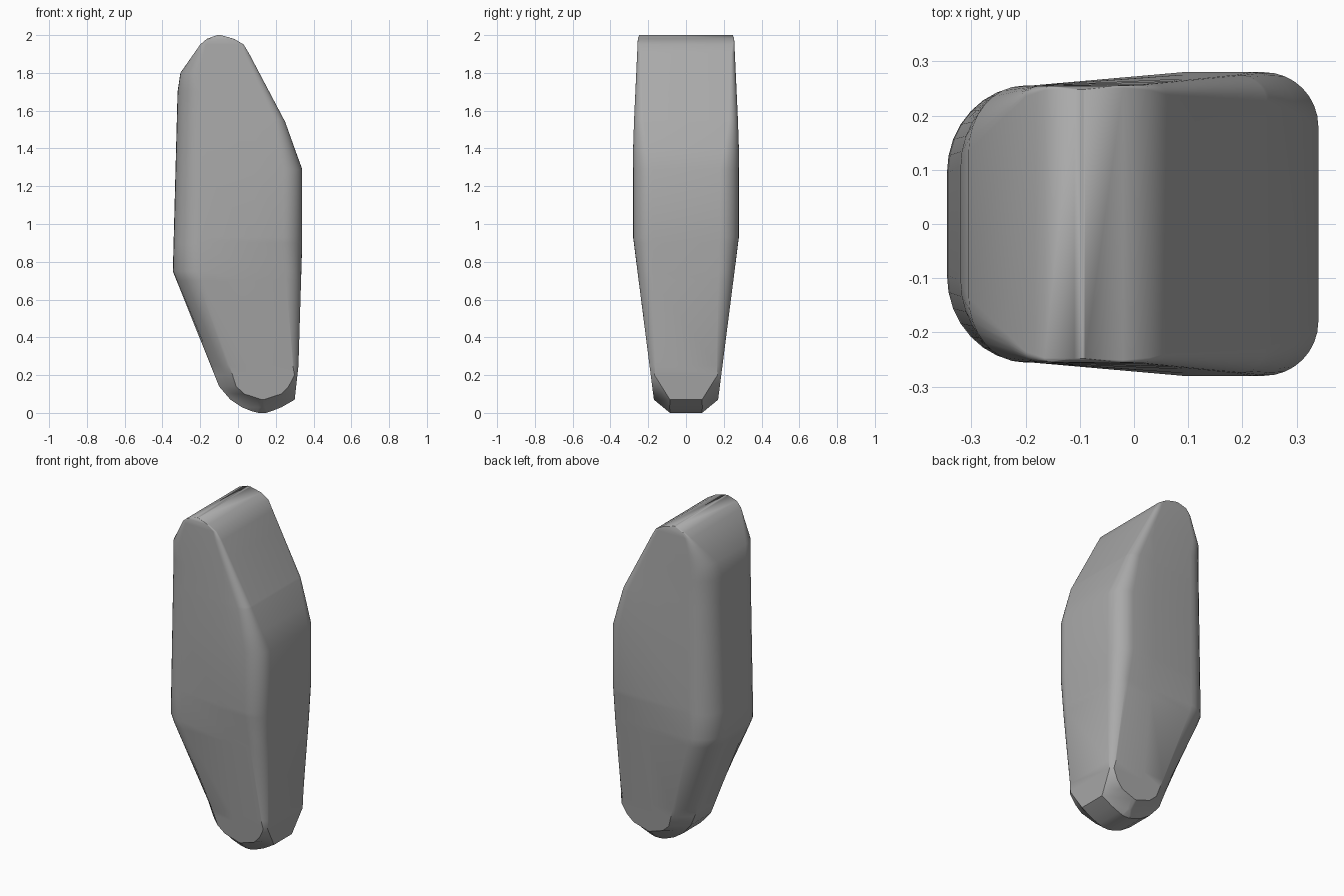
import bpy, bmesh, math

cube = bpy.data.objects.get("Cube")
if cube:
    bpy.data.objects.remove(cube, do_unlink=True)

# Outline and depth, each as (height, value) keys
LEFT_EDGE = [(0, .11), (.01, .07), (.03, .02), (.07, -.04), (.14, -.10), (.7, -.325),
             (.75, -.345), (1.7, -.32), (1.8, -.305), (1.95, -.2), (1.98, -.165), (2, -.11)]
RIGHT_EDGE = [(0, .15), (.01, .18), (.03, .23), (.07, .3), (.25, .32), (.9, .34),
              (1.29, .34), (1.4, .3), (1.54, .25), (1.9, .06), (1.95, .03), (1.98, -.02), (2, -.09)]
DEPTH = [(0, .085), (.07, .17), (.93, .28), (1.4, .28), (1.55, .275), (1.98, .255), (2, .248)]
LEFT_LIMIT = .255  # the thinner side never gets deeper than this
RIDGE_X = .09

# Corner sizes, as (height, along x, along y)
LEFT_CORNER = [(0, 0, 0), (.03, .11, .035), (.07, .17, .085), (.1, .1, .085), (.14, .09, .085),
               (.7, .14, .16), (.75, .15, .16), (1.7, .13, .15), (1.8, .1, .12), (1.95, .03, .02), (2, 0, 0)]
RIGHT_CORNER = [(0, 0, 0), (.03, .1, .035), (.07, .17, .085), (.1, .075, .07), (.14, .04, .05),
                (.2, .015, .02), (.25, .03, .03), (.9, .1, .1), (1.29, .1, .1), (1.54, .06, .05),
                (1.9, .03, .02), (2, 0, 0)]
ROUNDNESS = [(0, 0), (.2, 0), (.7, 1), (2, 1)]
STEPS = 8


def sample(keys, z, item=1):
    for low, high in zip(keys, keys[1:]):
        if z <= high[0]:
            t = (z - low[0]) / (high[0] - low[0])
            return low[item] + (high[item] - low[item]) * t
    return keys[-1][item]


def corner(edge, side, depth, dx, dy, roundness):
    """Points from the side wall to the face, blending a chamfer into an arc."""
    points = []
    for i in range(STEPS + 1):
        t = i / STEPS
        a = t * math.pi / 2
        u = (1 - t) * (1 - roundness) + math.cos(a) * roundness
        v = t * (1 - roundness) + math.sin(a) * roundness
        points.append((edge - side * dx * (1 - u), depth - dy * (1 - v)))
    return points


def section(z):
    left, right = sample(LEFT_EDGE, z), sample(RIGHT_EDGE, z)
    depth, roundness = sample(DEPTH, z), sample(ROUNDNESS, z)
    half = (right - left) / 2
    lx, ly = (sample(LEFT_CORNER, z, i) for i in (1, 2))
    rx, ry = (sample(RIGHT_CORNER, z, i) for i in (1, 2))
    lx, rx = min(lx, half * .97), min(rx, half * .97)
    a = corner(left, -1, min(depth, LEFT_LIMIT), lx, ly, roundness)
    b = corner(right, 1, depth, rx, ry, roundness)
    ridge = min(max(RIDGE_X, left + lx + .004), right - rx - .004)
    back = a + [(ridge, depth)] + b[::-1]
    return back + [(x, -y) for x, y in reversed(back)]


# Body lofted through all key heights
profiles = (LEFT_EDGE, RIGHT_EDGE, DEPTH, LEFT_CORNER, RIGHT_CORNER, ROUNDNESS)
heights = sorted({key[0] for keys in profiles for key in keys})
bm = bmesh.new()
rings = [[bm.verts.new((x, y, z)) for x, y in section(z)] for z in heights]
for low, high in zip(rings, rings[1:]):
    for i in range(len(low)):
        j = (i + 1) % len(low)
        bm.faces.new((low[i], low[j], high[j], high[i]))
bm.faces.new(rings[0])
bm.faces.new(rings[-1])
bmesh.ops.remove_doubles(bm, verts=bm.verts, dist=.0005)
bmesh.ops.recalc_face_normals(bm, faces=bm.faces)
mesh = bpy.data.meshes.new("tapered_body")
bm.to_mesh(mesh)
bm.free()
body = bpy.data.objects.new("tapered_body", mesh)
bpy.context.collection.objects.link(body)

# Plain grey finish
grey = bpy.data.materials.new("plain_grey")
grey.use_nodes = True
colour = (.4, .4, .4, 1)
grey.diffuse_color = colour
grey.node_tree.nodes["Principled BSDF"].inputs["Base Color"].default_value = colour
mesh.materials.append(grey)

bpy.context.view_layer.objects.active = body
body.select_set(True)
bpy.ops.object.shade_smooth_by_angle(angle=math.radians(30))
